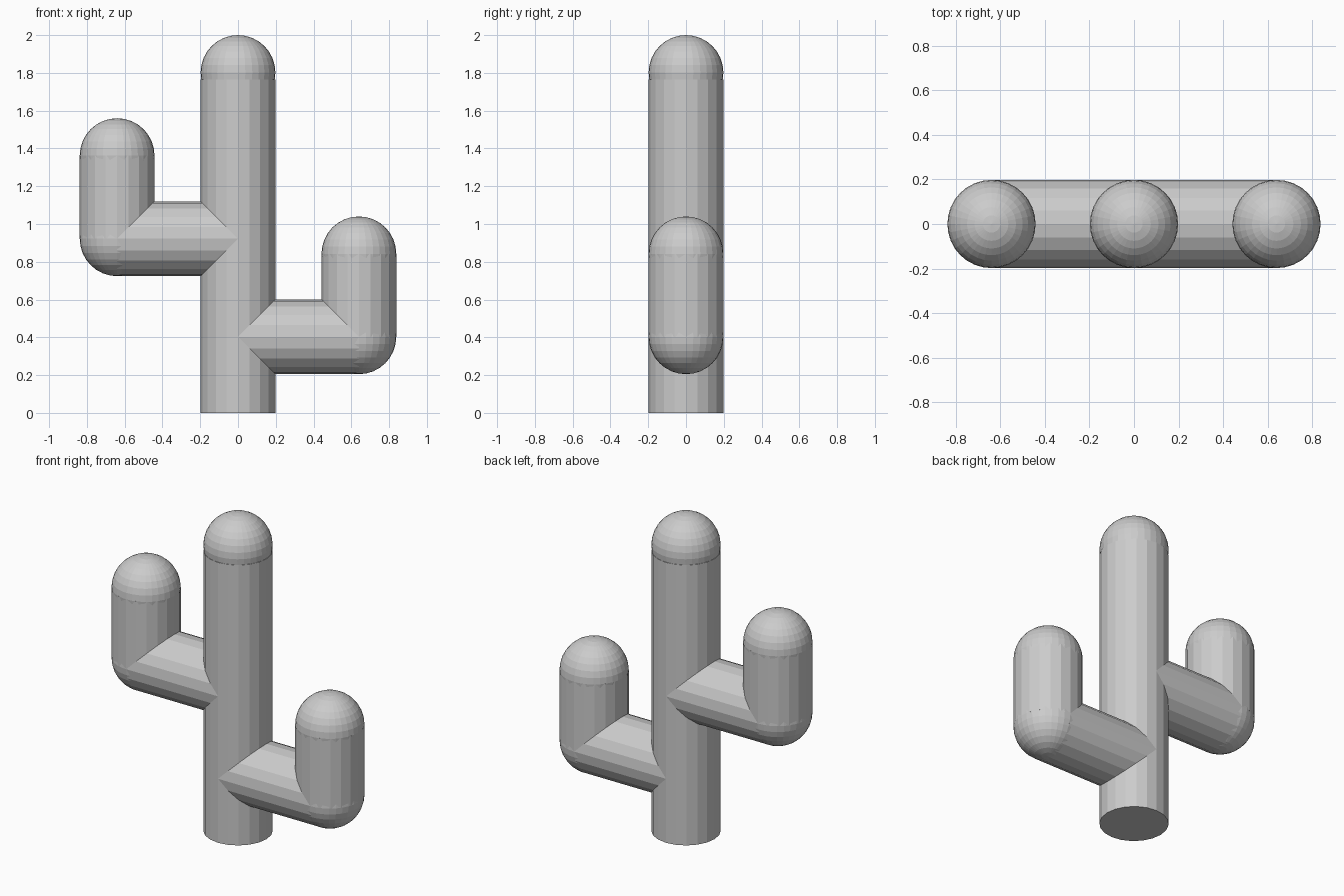
import bpy
from math import pi

if "Cube" in bpy.data.objects:
    bpy.data.objects.remove(bpy.data.objects["Cube"])

R = 0.198      # every limb shares one radius
REACH = 0.64   # distance from trunk axis to upright arm axis


def tube(name, start, length, rot_y=0.0):
    # 20-sided flat-faced tube running up from start, or along +x when turned
    x, z = start
    loc = (x + length / 2, 0, z) if rot_y else (x, 0, z + length / 2)
    bpy.ops.mesh.primitive_cylinder_add(vertices=20, radius=R, depth=length,
                                        location=loc, rotation=(0, rot_y, 0))
    bpy.context.object.name = name


def ball(name, x, z):
    bpy.ops.mesh.primitive_uv_sphere_add(segments=32, ring_count=16, radius=R,
                                         location=(x, 0, z))
    bpy.context.object.name = name


# Trunk with rounded top
tube("trunk", (0, 0), 1.765)
ball("trunk_tip", 0, 2 - R)

# Arms: horizontal branch, round elbow, upright, round tip
for side, sign, elbow_z, tip_z in (("left", -1, 0.922, 1.362),
                                   ("right", 1, 0.403, 0.842)):
    x = sign * REACH
    tube(side + "_branch", (min(0, x), elbow_z), REACH, pi / 2)
    ball(side + "_elbow", x, elbow_z)
    tube(side + "_upright", (x, elbow_z), tip_z - elbow_z)
    ball(side + "_tip", x, tip_z)
